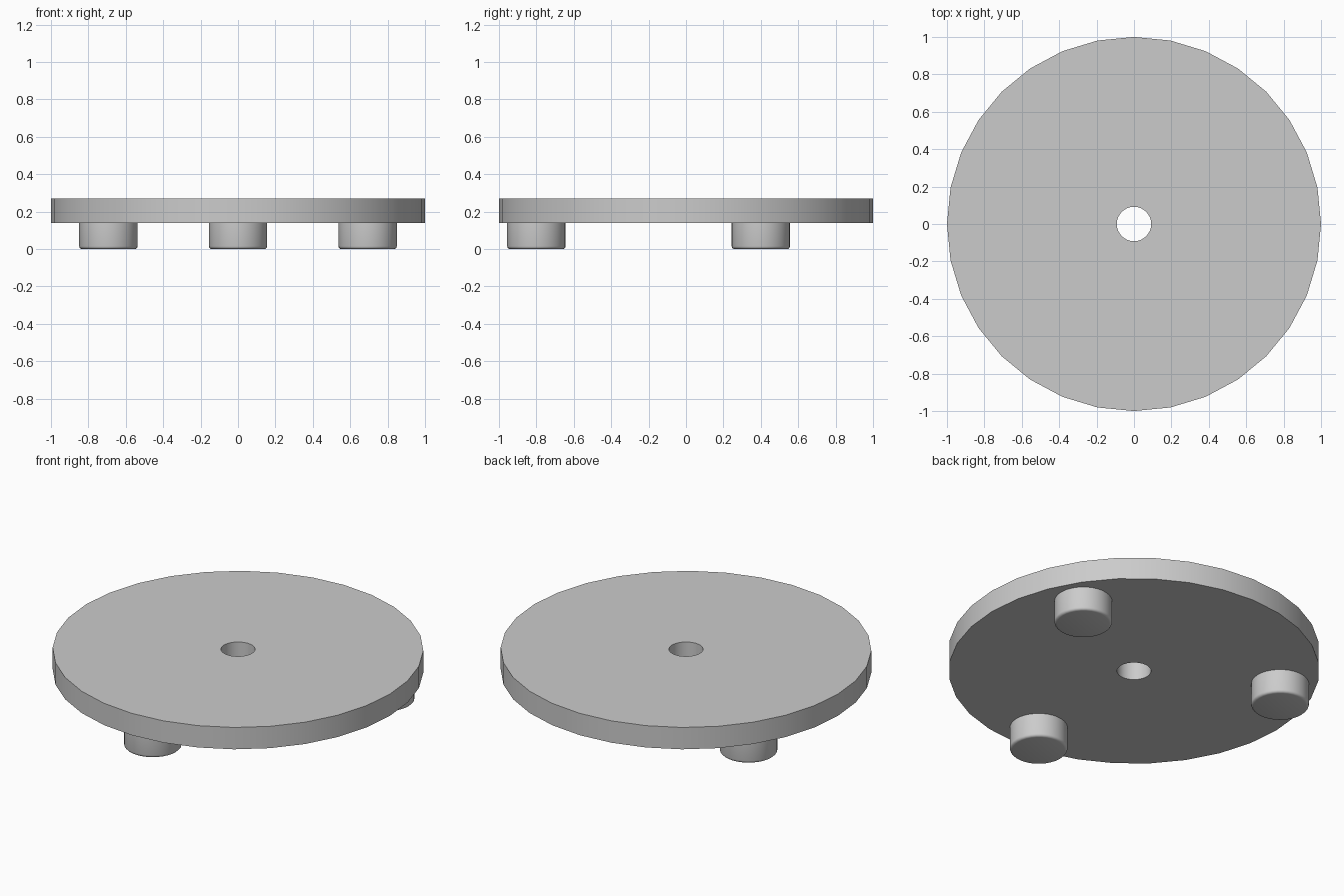
import bpy, bmesh, math
from mathutils import Matrix

cube = bpy.data.objects.get("Cube")
if cube:
    bpy.data.objects.remove(cube, do_unlink=True)

DISC_BOTTOM, DISC_TOP = 0.14, 0.27
FOOT_RADIUS, FOOT_RING = 0.156, 0.8

grey = bpy.data.materials.new("light grey")
grey.use_nodes = True
colour = (0.6, 0.6, 0.6, 1)
grey.diffuse_color = colour
grey.node_tree.nodes["Principled BSDF"].inputs["Base Color"].default_value = colour


def finish(name, bm, location=(0, 0, 0)):
    bmesh.ops.recalc_face_normals(bm, faces=bm.faces)
    mesh = bpy.data.meshes.new(name)
    bm.to_mesh(mesh)
    bm.free()
    mesh.materials.append(grey)
    obj = bpy.data.objects.new(name, mesh)
    obj.location = location
    bpy.context.collection.objects.link(obj)
    bpy.ops.object.select_all(action="DESELECT")
    obj.select_set(True)
    bpy.context.view_layer.objects.active = obj
    bpy.ops.object.shade_smooth_by_angle(angle=math.radians(35))
    return obj


def lathe(profile, steps, closed):
    """Spin a radius/height profile round the z axis."""
    bm = bmesh.new()
    verts = [bm.verts.new((r, 0, z)) for r, z in profile]
    edges = [bm.edges.new(pair) for pair in zip(verts, verts[1:])]
    if closed:
        edges.append(bm.edges.new((verts[-1], verts[0])))
    bmesh.ops.spin(bm, geom=verts + edges, axis=(0, 0, 1), cent=(0, 0, 0),
                   angle=math.tau, steps=steps, use_duplicate=False)
    bmesh.ops.remove_doubles(bm, verts=bm.verts, dist=0.0001)
    return bm


# Round platter with a central hole
HOLE = 0.092
finish("platter", lathe([(HOLE, DISC_BOTTOM), (1, DISC_BOTTOM),
                         (1, DISC_TOP), (HOLE, DISC_TOP)], 32, True))

# Three feet with softly rounded lower rims
for i, name in enumerate(("front_foot", "back_left_foot", "back_right_foot")):
    bm = bmesh.new()
    bmesh.ops.create_cone(bm, cap_ends=True, segments=32, radius1=FOOT_RADIUS,
                          radius2=FOOT_RADIUS, depth=DISC_BOTTOM,
                          matrix=Matrix.Translation((0, 0, DISC_BOTTOM / 2)))
    rim = [e for e in bm.edges if all(v.co.z < 0.001 for v in e.verts)]
    bmesh.ops.bevel(bm, geom=rim, offset=0.015, segments=3, profile=0.5,
                    affect="EDGES")
    angle = math.radians(-90 + 120 * i)
    finish(name, bm, (FOOT_RING * math.cos(angle), FOOT_RING * math.sin(angle), 0))
